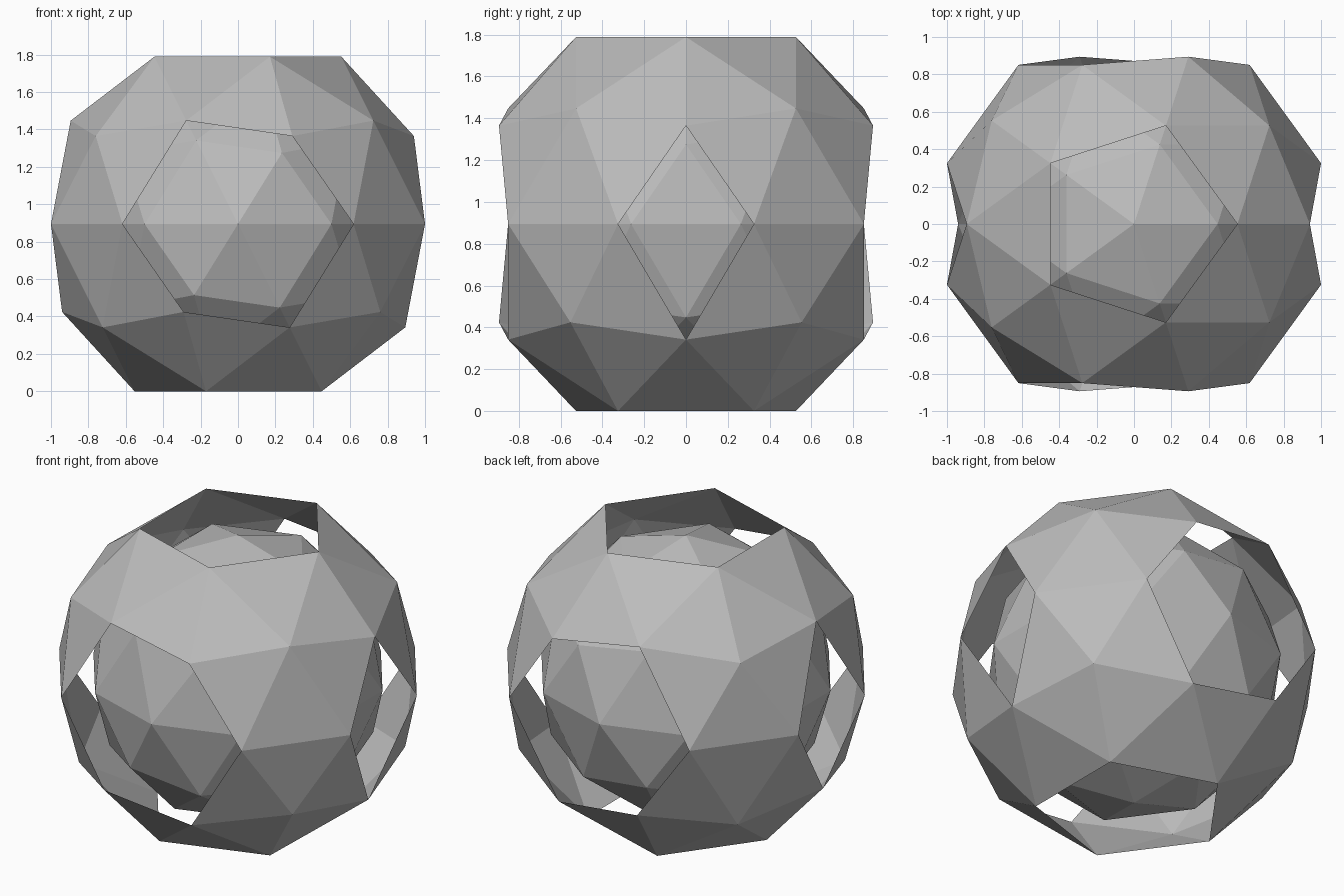
import bpy, bmesh, math
from mathutils import Vector

if "Cube" in bpy.data.objects:
    bpy.data.objects.remove(bpy.data.objects["Cube"])

OUTER_R = 1 / math.cos(math.radians(18))   # equator corners reach x = +-1
INNER_R = 0.85
CENTRE = Vector((0, 0, OUTER_R * 0.8507))  # polar opening rests on z = 0

grey = bpy.data.materials.new("plain_grey")
grey.diffuse_color = (0.5, 0.5, 0.5, 1)
grey.use_nodes = True
grey.node_tree.nodes["Principled BSDF"].inputs["Base Color"].default_value = grey.diffuse_color


def ball(name, radius, open_shell=False):
    bm = bmesh.new()
    bmesh.ops.create_icosphere(bm, subdivisions=2, radius=radius)
    if open_shell:
        # two-triangle diamond openings on the left and right
        slits = [e for e in bm.edges
                 if abs(e.verts[0].co.z) < 0.01 and abs(e.verts[1].co.z) < 0.01
                 and abs((e.verts[0].co + e.verts[1].co).y) < 0.01]
        bmesh.ops.delete(bm, geom=slits, context='EDGES')
        # pentagon openings at the poles, hexagon openings at front and back
        corners = [v for v in bm.verts
                   if max(abs(v.co.y), abs(v.co.z)) > radius * 0.99]
        bmesh.ops.delete(bm, geom=corners, context='VERTS')
    bmesh.ops.translate(bm, verts=bm.verts, vec=CENTRE)
    mesh = bpy.data.meshes.new(name)
    bm.to_mesh(mesh)
    bm.free()
    mesh.materials.append(grey)
    obj = bpy.data.objects.new(name, mesh)
    bpy.context.collection.objects.link(obj)
    return obj


ball("outer_shell", OUTER_R, open_shell=True)
ball("inner_ball", INNER_R)
